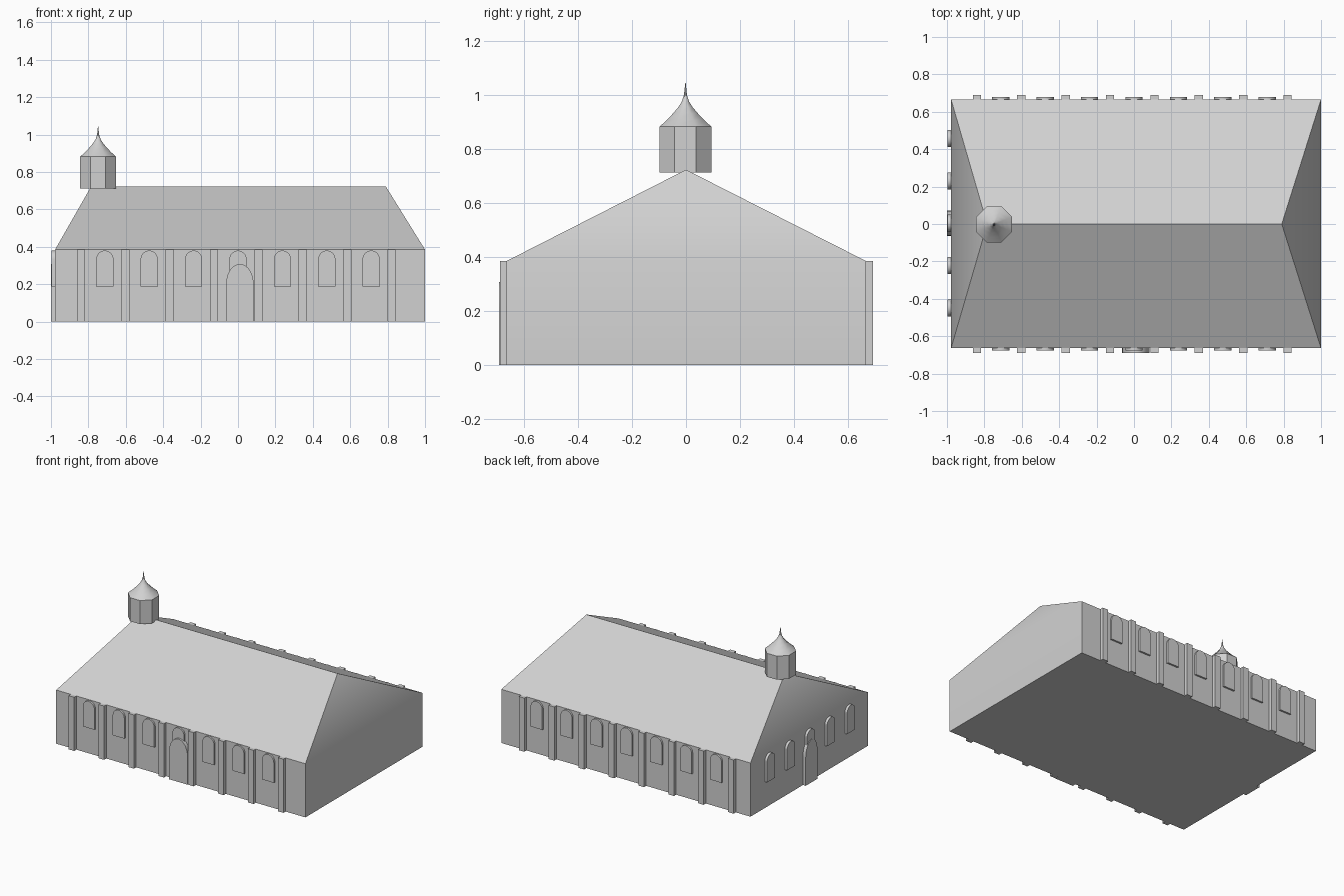
import bpy, bmesh, math
from mathutils import Matrix, Vector

if "Cube" in bpy.data.objects:
    bpy.data.objects.remove(bpy.data.objects["Cube"])

stone = bpy.data.materials.new("pale_grey")
stone.diffuse_color = (0.64, 0.64, 0.64, 1)
stone.use_nodes = True
stone.node_tree.nodes["Principled BSDF"].inputs["Base Color"].default_value = stone.diffuse_color

X0, X1, Y0, Y1 = -0.978, 1.0, -0.664, 0.666   # wall extents
EAVES, RIDGE = 0.385, 0.723
BAY = 0.2373                                   # spacing of the long-side bays


def add_mesh(name, verts, faces, smooth=False):
    me = bpy.data.meshes.new(name)
    me.from_pydata(verts, [], faces)
    bm = bmesh.new()
    bm.from_mesh(me)
    bmesh.ops.recalc_face_normals(bm, faces=bm.faces)
    bm.to_mesh(me)
    bm.free()
    me.materials.append(stone)
    ob = bpy.data.objects.new(name, me)
    bpy.context.collection.objects.link(ob)
    if smooth:
        bpy.ops.object.select_all(action='DESELECT')
        ob.select_set(True)
        bpy.context.view_layer.objects.active = ob
        bpy.ops.object.shade_smooth_by_angle(angle=math.radians(42))
    return ob


def extruded(name, outline, origin, turn, depth):
    """Outline in (across, up), pushed outward from a wall; turn 0 faces -y."""
    n = len(outline)
    rot = Matrix.Rotation(turn, 4, 'Z')
    verts = [Vector(origin) + rot @ Vector((u, d, v))
             for d in (0.01, -depth) for u, v in outline]
    faces = [list(range(n)), list(range(n, 2 * n))]
    faces += [[i, (i + 1) % n, (i + 1) % n + n, i + n] for i in range(n)]
    return add_mesh(name, verts, faces, True)


def arch(half, bottom, spring, top, steps=14):
    pts = [(-half, bottom), (half, bottom)]
    for i in range(steps + 1):
        a = math.pi * i / steps
        pts.append((half * math.cos(a), spring + (top - spring) * math.sin(a)))
    return pts


def lathe(name, profile, centre, sides=8):
    verts, faces = [], []
    for r, z in profile:
        for k in range(sides):
            a = 2 * math.pi * (k + 0.5) / sides
            verts.append((centre[0] + r * math.cos(a), centre[1] + r * math.sin(a), z))
    for j in range(len(profile) - 1):
        for k in range(sides):
            m = (k + 1) % sides
            faces.append([j * sides + k, j * sides + m,
                          (j + 1) * sides + m, (j + 1) * sides + k])
    faces.append(list(range(sides)))
    faces.append(list(range(len(verts) - sides, len(verts))))
    return add_mesh(name, verts, faces, True)


# Hall walls with hipped roof
corners = [(X0, Y0), (X1, Y0), (X1, Y1), (X0, Y1)]
hall = [(x, y, z) for z in (0, EAVES) for x, y in corners]
hall += [(-0.785, 0, RIDGE), (0.79, 0, RIDGE)]
add_mesh("hall", hall,
         [(0, 1, 2, 3), (0, 1, 5, 4), (1, 2, 6, 5), (2, 3, 7, 6), (3, 0, 4, 7),
          (4, 5, 9, 8), (6, 7, 8, 9), (5, 6, 9), (7, 4, 8)], True)

# Buttresses and arched windows on both long sides
strip = [(-0.022, 0), (0.022, 0), (0.022, EAVES), (-0.022, EAVES)]
window = arch(0.046, 0.188, 0.333, 0.38)
for side, y, turn in (("front", Y0, 0), ("back", Y1, math.pi)):
    for i in range(8):
        extruded(side + "_buttress", strip, (-0.84 + BAY * i, y, 0), turn, 0.025)
    for i in range(7):
        extruded(side + "_window", window, (BAY * (i - 3), y, 0), turn, 0.013)

# Windows on the left end
for i in range(5):
    extruded("end_window", window, (X0, 0.004 + 0.2265 * (i - 2), 0), -math.pi / 2, 0.018)

# Arched doors
door = arch(0.073, 0, 0.203, 0.308)
extruded("front_door", door, (0.01, Y0, 0), 0, 0.027)
extruded("end_door", arch(0.067, 0, 0.203, 0.308), (X0, 0.004, 0), -math.pi / 2, 0.022)

# Octagonal bell turret and its flared spire
R = 0.096 / math.cos(math.pi / 8)
TOWER = (-0.748, -0.002)
lathe("turret", [(R, 0.713), (R, 0.882)], TOWER)
lathe("spire", [(R, 0.882), (0.074, 0.907), (0.049, 0.932), (0.028, 0.955),
                (0.014, 0.976), (0.006, 1.0), (0.001, 1.043)], TOWER)
